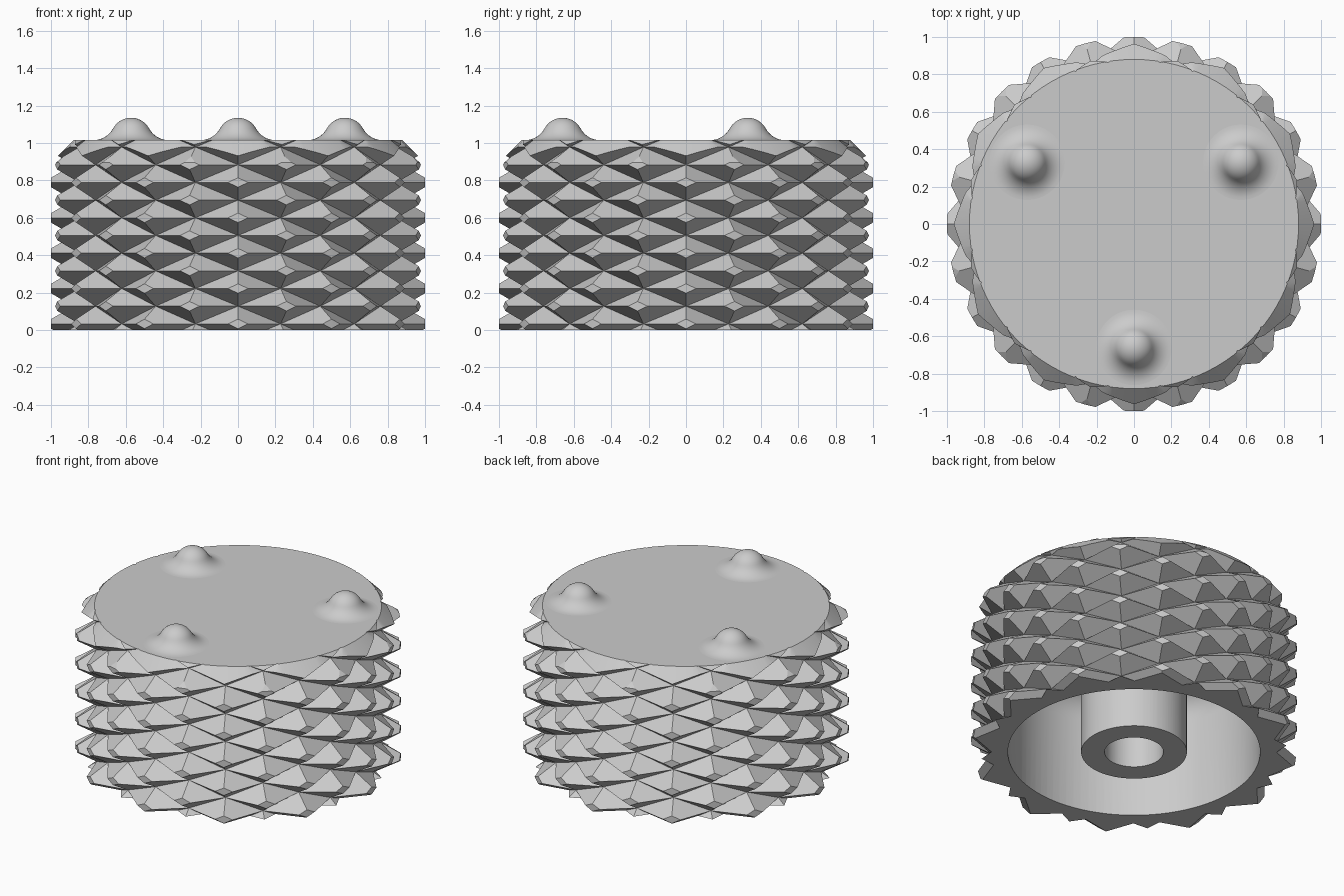
import bpy, bmesh, math
from mathutils import Vector

if "Cube" in bpy.data.objects:
    bpy.data.objects.remove(bpy.data.objects["Cube"], do_unlink=True)

# Overall sizes
HEIGHT = 1.015
OUTER, ROOT, PEAK = 1.0, 0.88, 1.044
CHAMFER = 0.12
TEETH = 12
HALF_PITCH = 0.0945
FIRST_ROW = 0.033

# Single material
grey = bpy.data.materials.new("plain_grey")
grey.use_nodes = True
COLOUR = (0.6, 0.6, 0.6, 1.0)
grey.diffuse_color = COLOUR
grey.node_tree.nodes["Principled BSDF"].inputs["Base Color"].default_value = COLOUR


def add_object(name, bm):
    bmesh.ops.recalc_face_normals(bm, faces=bm.faces[:])
    mesh = bpy.data.meshes.new(name)
    bm.to_mesh(mesh)
    bm.free()
    mesh.materials.append(grey)
    obj = bpy.data.objects.new(name, mesh)
    bpy.context.collection.objects.link(obj)
    return obj


def arc(r, z, radius, start, end, steps=8):
    """Outline points on an arc, angles in radians."""
    angles = [start + (end - start) * k / steps for k in range(steps + 1)]
    return [(r + radius * math.cos(t), z + radius * math.sin(t)) for t in angles]


def lathe(name, profile, steps=96):
    """Revolve a closed (radius, height) outline around z."""
    bm = bmesh.new()
    verts = [bm.verts.new((r, 0, z)) for r, z in profile]
    edges = [bm.edges.new((verts[i - 1], v)) for i, v in enumerate(verts)
             if not (v.co.x == 0 and verts[i - 1].co.x == 0)]
    bmesh.ops.spin(bm, geom=verts + edges, cent=(0, 0, 0), axis=(0, 0, 1),
                   angle=math.tau, steps=steps, use_duplicate=False)
    bmesh.ops.remove_doubles(bm, verts=bm.verts[:], dist=1e-5)
    return add_object(name, bm)


def knurl_solid(name):
    """Lattice of four-sided pyramids, staggered row by row."""
    bm = bmesh.new()
    n = TEETH * 2
    rows = []
    for j in range(-1, 13):
        ring = []
        for i in range(n):
            r = PEAK if (i + j) % 2 == 0 else ROOT
            a = math.tau * i / n
            ring.append(bm.verts.new((r * math.cos(a), r * math.sin(a),
                                      FIRST_ROW + HALF_PITCH * j)))
        rows.append(ring)
    for k in range(len(rows) - 1):
        low, high = rows[k], rows[k + 1]
        for i in range(n):
            m = (i + 1) % n
            if (i + k - 1) % 2 == 0:      # crease runs between the two root points
                bm.faces.new((low[i], low[m], high[i]))
                bm.faces.new((low[m], high[m], high[i]))
            else:
                bm.faces.new((low[i], low[m], high[m]))
                bm.faces.new((low[i], high[m], high[i]))
    # Fan caps
    for ring in (rows[0], rows[-1]):
        hub = bm.verts.new((0, 0, ring[0].co.z))
        for i in range(n):
            bm.faces.new((ring[i - 1], ring[i], hub))
    return add_object(name, bm)


def smooth(obj):
    bpy.ops.object.select_all(action='DESELECT')
    obj.select_set(True)
    bpy.context.view_layer.objects.active = obj
    bpy.ops.object.shade_smooth_by_angle(angle=math.radians(22))


# Knurled body: pyramid lattice trimmed by a chamfered cylinder
body = knurl_solid("knurled_body")
envelope = lathe("envelope_cutter", [(0, 0), (OUTER, 0), (OUTER, HEIGHT - CHAMFER),
                                     (ROOT, HEIGHT), (0, HEIGHT)])

# Hollow underside around a central post, with a rounded ceiling corner
WALL, POST, BORE, CEILING, FILLET = 0.773, 0.324, 0.18, 0.82, 0.2
corner = arc(WALL - FILLET, CEILING - FILLET, FILLET, 0, math.pi / 2)
hollow = lathe("hollow_cutter", [(POST, -0.1), (WALL, -0.1)] + corner + [(POST, CEILING)])
bore = lathe("bore_cutter", [(0, -0.1), (BORE, -0.1), (BORE, 0.7), (0, 0.7)])

cutters = [(envelope, 'INTERSECT'), (hollow, 'DIFFERENCE'), (bore, 'DIFFERENCE')]
for cutter, operation in cutters:
    cutter.hide_render = True
    mod = body.modifiers.new(cutter.name, 'BOOLEAN')
    mod.operation, mod.solver, mod.object = operation, 'EXACT', cutter

# Bake the cuts and drop the cutters
bpy.context.view_layer.update()
graph = bpy.context.evaluated_depsgraph_get()
cut_mesh = bpy.data.meshes.new_from_object(body.evaluated_get(graph))
body.modifiers.clear()
body.data = cut_mesh
for cutter, _ in cutters:
    bpy.data.objects.remove(cutter, do_unlink=True)
body.data.materials.clear()
body.data.materials.append(grey)
for poly in body.data.polygons:
    poly.material_index = 0
smooth(body)

# Three nubs: a round cap that flares through a tangent fillet into the top
CAP, CAP_Z, FLARE = 0.11, 0.01, 0.12
flare_r = math.sqrt((CAP + FLARE) ** 2 - (FLARE - CAP_Z) ** 2)
tilt = math.atan2(FLARE - CAP_Z, flare_r)
nub_outline = ([(0, CAP + CAP_Z)] + arc(0, CAP_Z, CAP, math.pi / 2, tilt)[1:]
               + arc(flare_r, FLARE, FLARE, math.pi + tilt, math.pi * 1.5)[1:]
               + [(flare_r, -0.01), (0, -0.01)])
for name, degrees in (("front_nub", 270), ("left_nub", 30), ("right_nub", 150)):
    nub = lathe(name, nub_outline, 40)
    a = math.radians(degrees)
    nub.location = Vector((0.66 * math.cos(a), 0.66 * math.sin(a), HEIGHT))
    smooth(nub)
